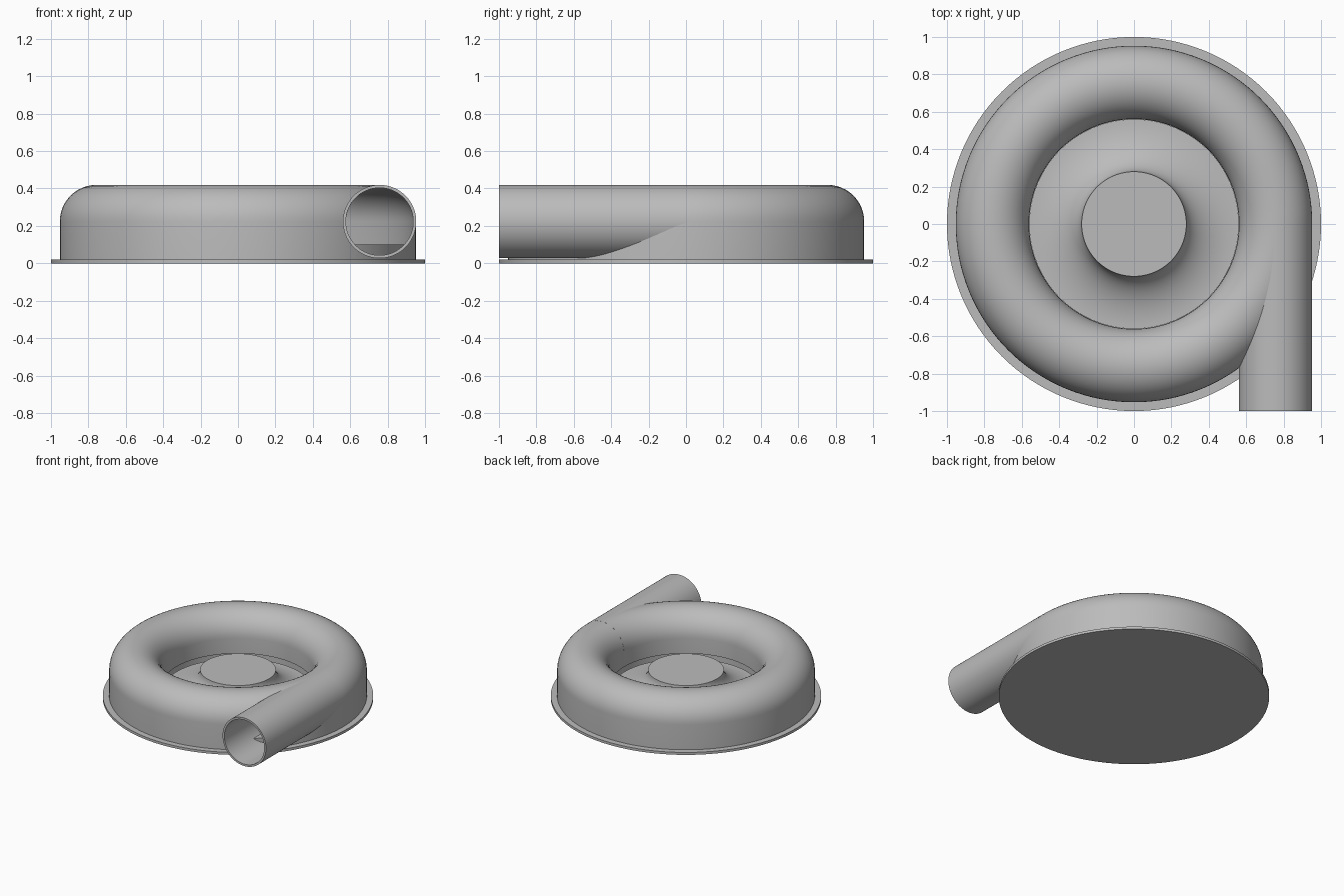
import bpy, bmesh, math
from mathutils import Matrix, Vector

if "Cube" in bpy.data.objects:
    bpy.data.objects.remove(bpy.data.objects["Cube"], do_unlink=True)

SEGMENTS = 128
RING, AXIS_Z = 0.757, 0.223    # centre line of the scroll channel
OUTER, BORE = 0.196, 0.18      # channel and outlet radii

grey = bpy.data.materials.new("plain_grey")
grey.use_nodes = True
colour = (0.5, 0.5, 0.5, 1)
grey.diffuse_color = colour
grey.node_tree.nodes["Principled BSDF"].inputs["Base Color"].default_value = colour


def lathe(name, profile, matrix=None, closed=True):
    """Revolve a list of (radius, height) points about the z axis."""
    bm = bmesh.new()
    verts = [bm.verts.new((r, 0, z)) for r, z in profile]
    pairs = list(zip(verts, verts[1:]))
    if closed:
        pairs.append((verts[-1], verts[0]))
    edges = [bm.edges.new(p) for p in pairs]
    bmesh.ops.spin(bm, geom=verts + edges, cent=(0, 0, 0), axis=(0, 0, 1),
                   angle=math.tau, steps=SEGMENTS, use_merge=False)
    bmesh.ops.remove_doubles(bm, verts=bm.verts, dist=1e-5)
    bmesh.ops.recalc_face_normals(bm, faces=bm.faces)
    if matrix:
        bm.transform(matrix)
    mesh = bpy.data.meshes.new(name)
    bm.to_mesh(mesh)
    bm.free()
    mesh.materials.append(grey)
    obj = bpy.data.objects.new(name, mesh)
    bpy.context.collection.objects.link(obj)
    return obj


def smooth(obj):
    bpy.ops.object.select_all(action='DESELECT')
    obj.select_set(True)
    bpy.context.view_layer.objects.active = obj
    bpy.ops.object.shade_smooth_by_angle(angle=math.radians(35))


def arch(radius, steps=24):
    """Half circle over the channel, from the outside to the inside."""
    return [(RING + radius * math.cos(math.pi * i / steps),
             AXIS_Z + radius * math.sin(math.pi * i / steps)) for i in range(steps + 1)]


# Round base plate
base = lathe("base_plate", [(0, 0), (1, 0), (1, 0.02), (0, 0.02)], closed=False)

# Scroll housing: hollow arch with a straight outer wall and a short inner lip
outside = [(RING + OUTER, 0.015)] + arch(OUTER) + [(RING - OUTER, 0.1)]
inside = [(RING + BORE, 0.015)] + arch(BORE) + [(RING - BORE, 0.1)]
housing = lathe("scroll_housing", outside + inside[::-1])

# Raised floor of the channel
floor = lathe("channel_floor", [(0.6, 0.015), (0.935, 0.015), (0.935, 0.1), (0.6, 0.1)])

# Hub with a concave flare down to its rim
flare = [(0.56 - 0.28 * math.cos(a), 0.23 - 0.17 * math.sin(a))
         for a in (math.pi / 2 * i / 20 for i in range(21))]
hub = lathe("flared_hub", [(0, 0.23)] + flare + [(0.56, 0.015), (0, 0.015)], closed=False)

# Straight outlet pipe, tangent to the channel
along_front = Matrix.Translation(Vector((RING, 0, AXIS_Z))) @ Matrix.Rotation(math.pi / 2, 4, 'X')
pipe = lathe("outlet_pipe", [(BORE, 0), (OUTER, 0), (OUTER, 1), (BORE, 1)], along_front)

# Cutter that opens the housing wall into the pipe
cutter_radius = BORE + 0.004
cutter = lathe("bore_cutter", [(0, 0.02), (cutter_radius, 0.02), (cutter_radius, 1.1), (0, 1.1)],
               along_front, closed=False)
cut = housing.modifiers.new("outlet_opening", 'BOOLEAN')
cut.operation = 'DIFFERENCE'
cut.solver = 'EXACT'
cut.object = cutter
bpy.context.view_layer.objects.active = housing
bpy.ops.object.modifier_apply(modifier=cut.name)
bpy.data.objects.remove(cutter, do_unlink=True)

for part in (base, housing, floor, hub, pipe):
    smooth(part)
